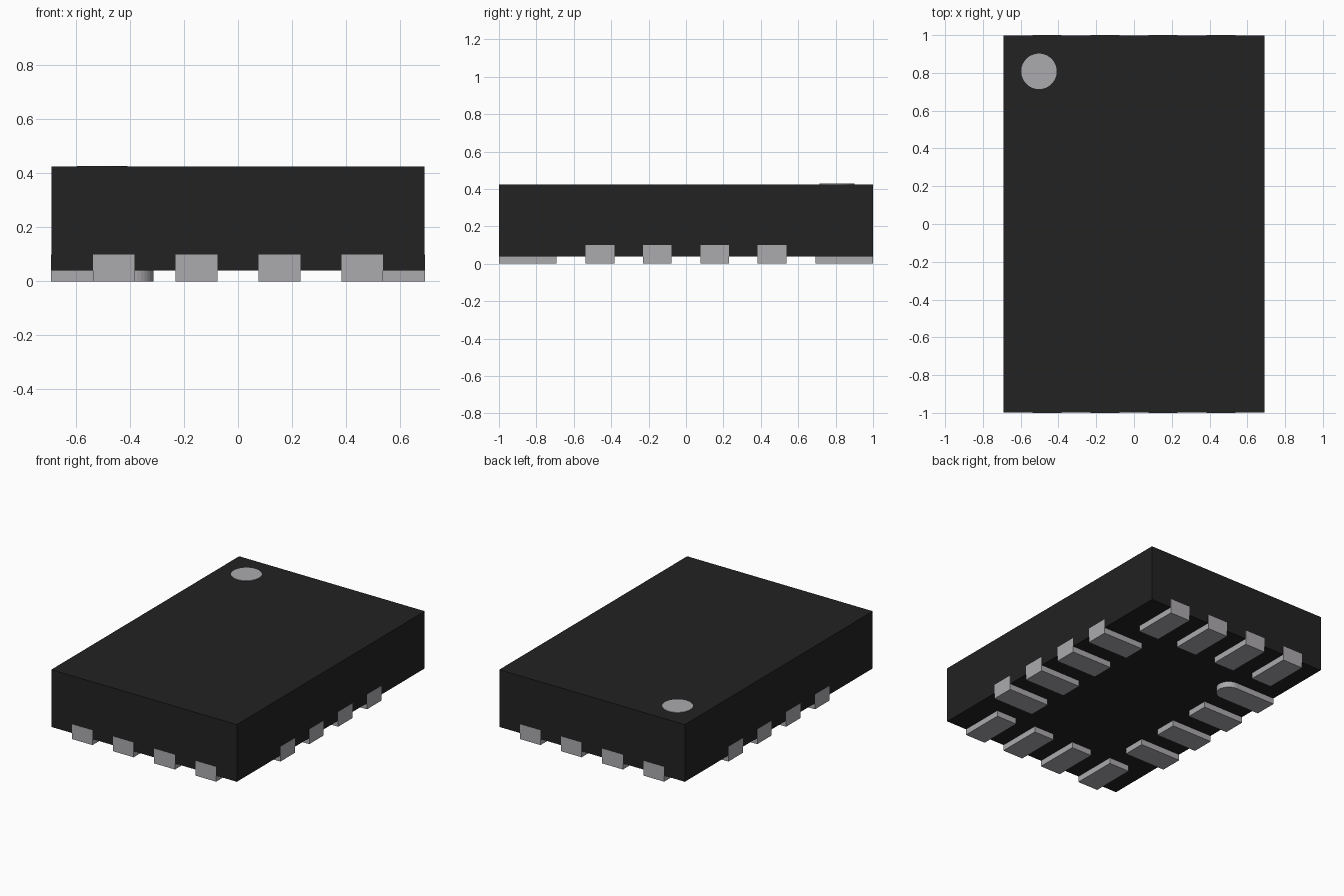
import bpy, bmesh
from math import pi, sin, cos
from mathutils import Matrix

if "Cube" in bpy.data.objects:
    bpy.data.objects.remove(bpy.data.objects["Cube"])

HX, HY = 0.692, 1.0           # half width and half length
BASE, TOP = 0.04, 0.425       # underside and top of the body
PROUD = 0.001                 # contacts stand out slightly from the sides
PITCH, PAD_W, PAD_L = 0.307, 0.154, 0.307
TAB_TOP = 0.10


def material(name, rgb):
    mat = bpy.data.materials.new(name)
    mat.use_nodes = True
    mat.diffuse_color = (*rgb, 1)
    mat.node_tree.nodes["Principled BSDF"].inputs["Base Color"].default_value = (*rgb, 1)
    return mat


black = material("black plastic", (0.016, 0.016, 0.016))
metal = material("grey metal", (0.41, 0.40, 0.42))


def prism(bm, outline, z0, z1):
    """Extrude a flat outline from z0 up to z1."""
    face = bm.faces.new([bm.verts.new((x, y, z0)) for x, y in outline])
    new = bmesh.ops.extrude_face_region(bm, geom=[face])["geom"]
    verts = [v for v in new if isinstance(v, bmesh.types.BMVert)]
    bmesh.ops.translate(bm, verts=verts, vec=(0, 0, z1 - z0))


def rect(x0, x1, y0, y1):
    return [(x0, y0), (x1, y0), (x1, y1), (x0, y1)]


def finish(name, bm, mat, matrix=Matrix()):
    bmesh.ops.transform(bm, matrix=matrix, verts=bm.verts)
    bmesh.ops.recalc_face_normals(bm, faces=bm.faces)
    mesh = bpy.data.meshes.new(name)
    bm.to_mesh(mesh)
    bm.free()
    mesh.materials.append(mat)
    obj = bpy.data.objects.new(name, mesh)
    bpy.context.collection.objects.link(obj)
    return obj


def contact(name, angle, reach, offset, rounded=False):
    """Bottom pad plus side tab, pointing along +x and turned into place."""
    bm = bmesh.new()
    w = PAD_W / 2
    if rounded:
        start = reach - 0.38 + w
        outline = [(reach, -w), (reach, w)]
        outline += [(start - w * sin(pi * i / 16), w * cos(pi * i / 16)) for i in range(17)]
    else:
        outline = rect(reach - PAD_L, reach, -w, w)
    prism(bm, outline, 0, BASE)
    prism(bm, rect(reach - 0.02, reach, -w, w), BASE, TAB_TOP)
    turn = Matrix.Rotation(angle, 4, "Z") @ Matrix.Translation((0, offset, 0))
    finish(name, bm, metal, turn)


# Body
bm = bmesh.new()
prism(bm, rect(PROUD - HX, HX - PROUD, PROUD - HY, HY - PROUD), BASE, TOP)
finish("body", bm, black)

# Contacts on all four sides; the first one is longer with a round inner end
sides = (("right_side", 0, HX), ("back", pi / 2, HY), ("left_side", pi, HX), ("front", -pi / 2, HY))
for side, angle, reach in sides:
    for i in range(4):
        first = side == "left_side" and i == 0
        contact(f"{side}_contact_{i + 1}", angle, reach, (i - 1.5) * PITCH, first)

# Orientation dot on the top
bm = bmesh.new()
bmesh.ops.create_cone(bm, cap_ends=True, segments=48, radius1=0.094, radius2=0.094, depth=0.004)
finish("marker_dot", bm, metal, Matrix.Translation((-0.503, 0.808, TOP + 0.001)))
